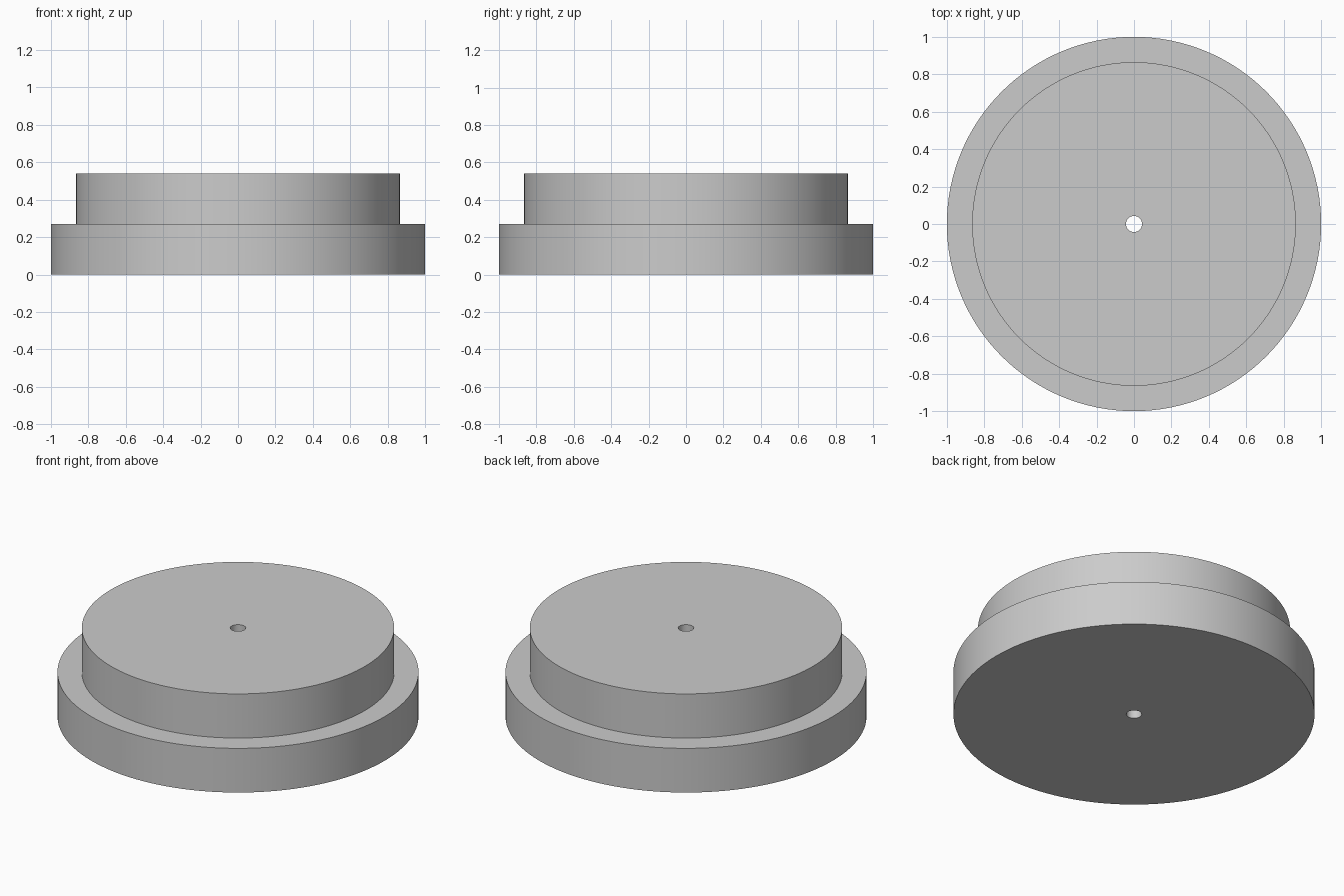
import bpy
import bmesh
import math

if "Cube" in bpy.data.objects:
    bpy.data.objects.remove(bpy.data.objects["Cube"])

SEGMENTS = 128
BASE_RADIUS, TOP_RADIUS, BORE_RADIUS = 1.0, 0.865, 0.043
STEP_HEIGHT, TOTAL_HEIGHT = 0.27, 0.54

# Plain grey material
grey = bpy.data.materials.new("plain_grey")
grey.use_nodes = True
colour = (0.6, 0.6, 0.6, 1.0)
grey.diffuse_color = colour
grey.node_tree.nodes["Principled BSDF"].inputs["Base Color"].default_value = colour


def lathe(name, profile, material):
    """Revolve a closed (radius, height) profile around the z axis."""
    bm = bmesh.new()
    verts = [bm.verts.new((r, 0, z)) for r, z in profile]
    edges = [bm.edges.new((v, verts[(i + 1) % len(verts)])) for i, v in enumerate(verts)]
    bmesh.ops.spin(bm, geom=verts + edges, cent=(0, 0, 0), axis=(0, 0, 1),
                   angle=math.tau, steps=SEGMENTS, use_merge=True)
    bmesh.ops.remove_doubles(bm, verts=bm.verts[:], dist=0.0001)
    bmesh.ops.recalc_face_normals(bm, faces=bm.faces[:])
    mesh = bpy.data.meshes.new(name)
    bm.to_mesh(mesh)
    bm.free()
    mesh.materials.append(material)
    obj = bpy.data.objects.new(name, mesh)
    bpy.context.collection.objects.link(obj)
    bpy.ops.object.select_all(action="DESELECT")
    obj.select_set(True)
    bpy.context.view_layer.objects.active = obj
    bpy.ops.object.shade_smooth_by_angle(angle=math.radians(30))
    return obj


# Stepped disc with a through bore
lathe("stepped_disc", [
    (BORE_RADIUS, 0),
    (BASE_RADIUS, 0),
    (BASE_RADIUS, STEP_HEIGHT),
    (TOP_RADIUS, STEP_HEIGHT),
    (TOP_RADIUS, TOTAL_HEIGHT),
    (BORE_RADIUS, TOTAL_HEIGHT),
], grey)
